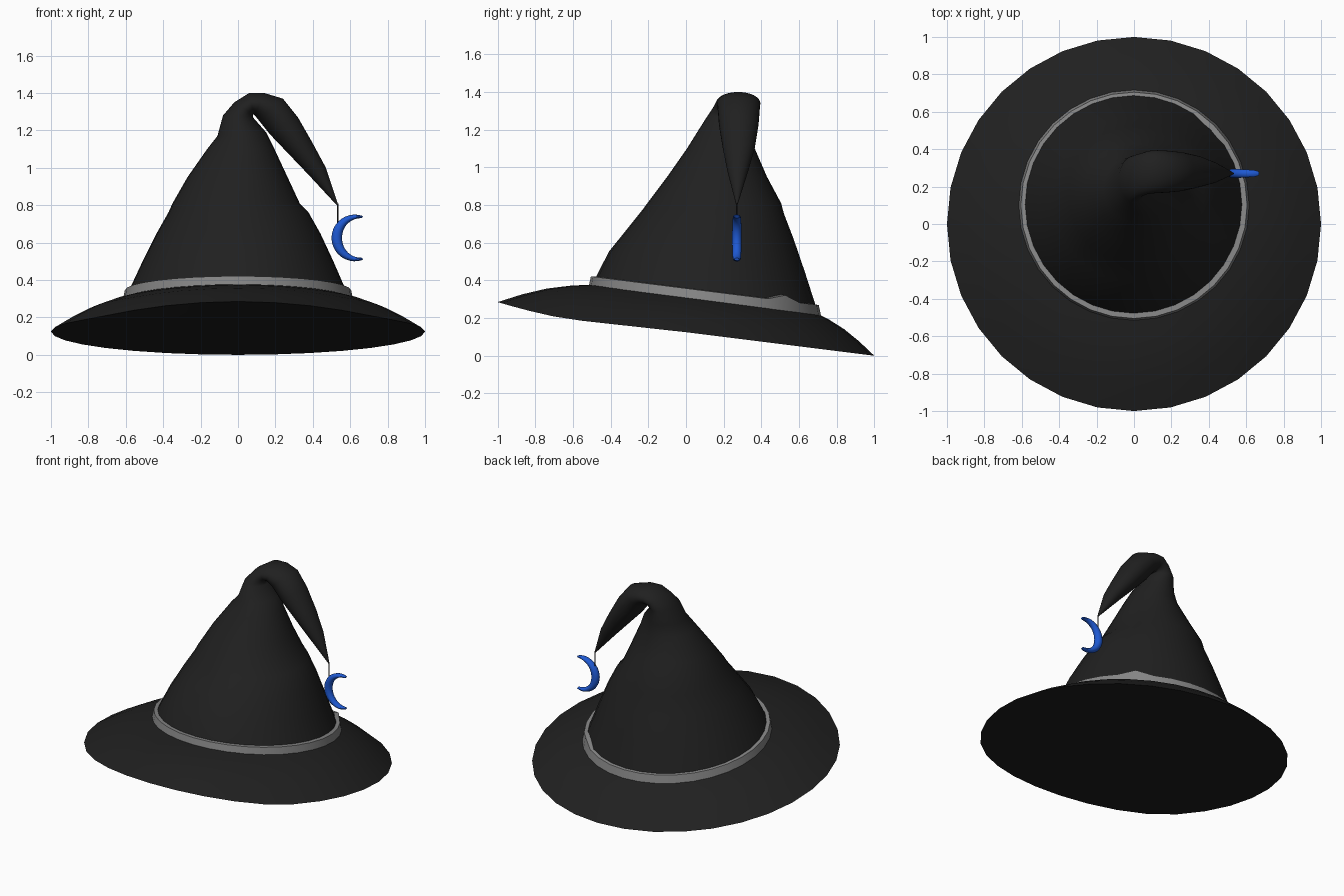
import bpy, bmesh, math
from math import sin, cos, pi, radians
from mathutils import Vector

if "Cube" in bpy.data.objects:
    bpy.data.objects.remove(bpy.data.objects["Cube"])

N = 32


def material(name, rgb):
    m = bpy.data.materials.new(name)
    m.diffuse_color = (*rgb, 1)
    m.use_nodes = True
    m.node_tree.nodes["Principled BSDF"].inputs["Base Color"].default_value = m.diffuse_color
    return m


BLACK = material("black felt", (0.0145, 0.0145, 0.0145))
GREY = material("grey ribbon", (0.24, 0.24, 0.24))
BLUE = material("blue charm", (0.013, 0.1, 0.65))


def loft(name, rings, mat, closed=False, cap_start=False, cap_end=False, angle=40):
    """Bridge equal-length rings of points into one smooth-shaded object."""
    bm = bmesh.new()
    vs = [[bm.verts.new(p) for p in r] for r in rings]
    n = len(vs[0])
    pairs = list(zip(vs, vs[1:])) + ([(vs[-1], vs[0])] if closed else [])
    for a, b in pairs:
        for i in range(n):
            j = (i + 1) % n
            bm.faces.new((a[i], a[j], b[j], b[i]))
    if cap_start:
        bm.faces.new(vs[0][::-1])
    if cap_end:
        bm.faces.new(vs[-1])
    bmesh.ops.remove_doubles(bm, verts=bm.verts, dist=1e-5)
    bmesh.ops.recalc_face_normals(bm, faces=bm.faces)
    me = bpy.data.meshes.new(name)
    bm.to_mesh(me)
    bm.free()
    me.materials.append(mat)
    for p in me.polygons:
        p.use_smooth = True
    me.set_sharp_from_angle(angle=radians(angle))
    ob = bpy.data.objects.new(name, me)
    bpy.context.collection.objects.link(ob)
    return ob


def circle():
    return [2 * pi * i / N for i in range(N)]


# Brim: tilted disc with upturned front, convex top and shallow fan underneath
def rim_z(y):
    z = 0.125 - (0.125 if y > 0 else 0.11) * y
    return z + 0.05 * max(0, (-y - 0.6) / 0.4) ** 1.5


def brim_ring(t):
    pts = []
    for a in circle():
        x0, y0 = cos(a), sin(a)
        x1, y1 = 0.58 * cos(a), 0.1 + 0.58 * sin(a)
        z1 = 0.305 - 0.126 * (y1 - 0.1)
        z = rim_z(y0) * (1 - t) + z1 * t + 0.025 * sin(pi * t)
        pts.append((x0 + (x1 - x0) * t, y0 + (y1 - y0) * t, z))
    return pts


centre = [(0, 0, 0.145)] * N
loft("brim", [centre] + [brim_ring(t) for t in (0, 0.25, 0.5, 0.75, 1)], BLACK, angle=30)

# Crown: rings as left x, z, right x, z, centre y, half depth, tilt
crown = [
    (-0.605, 0.29, 0.605, 0.29, 0.10, 0.605, -0.126),
    (-0.58, 0.35, 0.575, 0.35, 0.105, 0.58, -0.126),
    (-0.51, 0.50, 0.51, 0.50, 0.11, 0.52, -0.10),
    (-0.435, 0.65, 0.44, 0.65, 0.13, 0.44, -0.06),
    (-0.37, 0.765, 0.375, 0.765, 0.145, 0.375, -0.03),
    (-0.35, 0.81, 0.33, 0.81, 0.15, 0.355, 0),
    (-0.27, 0.95, 0.265, 0.95, 0.165, 0.265, 0),
    (-0.165, 1.10, 0.195, 1.10, 0.185, 0.18, 0),
    (-0.11, 1.17, 0.15, 1.19, 0.21, 0.155, 0),
    # bent tip
    (-0.08, 1.28, 0.08, 1.27, 0.24, 0.125, 0),
    (-0.02, 1.35, 0.08, 1.285, 0.26, 0.115, 0),
    (0.06, 1.40, 0.085, 1.285, 0.275, 0.115, 0),
    (0.14, 1.40, 0.09, 1.28, 0.28, 0.115, 0),
    (0.24, 1.37, 0.11, 1.255, 0.28, 0.112, 0),
    (0.32, 1.27, 0.17, 1.18, 0.28, 0.105, 0),
    (0.40, 1.13, 0.27, 1.075, 0.28, 0.085, 0),
    (0.47, 1.00, 0.375, 0.965, 0.275, 0.056, 0),
    (0.535, 0.805, 0.528, 0.80, 0.27, 0.004, 0),
]


def crown_ring(lx, lz, rx, rz, cy, ry, tilt):
    c = Vector(((lx + rx) / 2, cy, (lz + rz) / 2))
    u = Vector(((rx - lx) / 2, 0, (rz - lz) / 2))
    v = Vector((0, ry, ry * tilt))
    return [c + u * cos(a) + v * sin(a) for a in circle()]


loft("crown", [crown_ring(*r) for r in crown], BLACK, cap_end=True, angle=60)


# Hat band: tilted ring with a small raised peak at the back right
def band_ring(r, z, top=False):
    pts = []
    for a in circle():
        peak = 0.03 if top and abs(a - radians(40)) < 0.1 else 0
        pts.append((r * cos(a), 0.1 + r * sin(a), z - 0.126 * r * sin(a) + peak))
    return pts


loft("hat_band", [band_ring(0.62, 0.275), band_ring(0.605, 0.345, True),
                  band_ring(0.575, 0.347, True), band_ring(0.575, 0.275)],
     GREY, closed=True)

# Thread holding the charm
loft("thread", [[(0.532 + 0.004 * cos(k * pi / 3), 0.27 + 0.004 * sin(k * pi / 3), z)
                 for k in range(6)] for z in (0.70, 0.81)],
     BLACK, cap_start=True, cap_end=True)

# Crescent moon charm: tapered sweep opening to the right
moon = []
steps = 20
for s in range(steps + 1):
    t = s / steps
    a = radians(70 + 220 * t)
    w = 0.006 + 0.022 * sin(pi * t)
    h = 0.014 + 0.012 * sin(pi * t) ** 0.5 if 0 < t < 1 else 0.012
    ring = []
    for k in range(10):
        b = 2 * pi * k / 10
        r = 0.125 - w + w * cos(b)
        ring.append((0.625 + r * cos(a), 0.27 + h * sin(b), 0.625 + r * sin(a)))
    moon.append(ring)
loft("moon_charm", moon, BLUE, cap_start=True, cap_end=True, angle=50)
